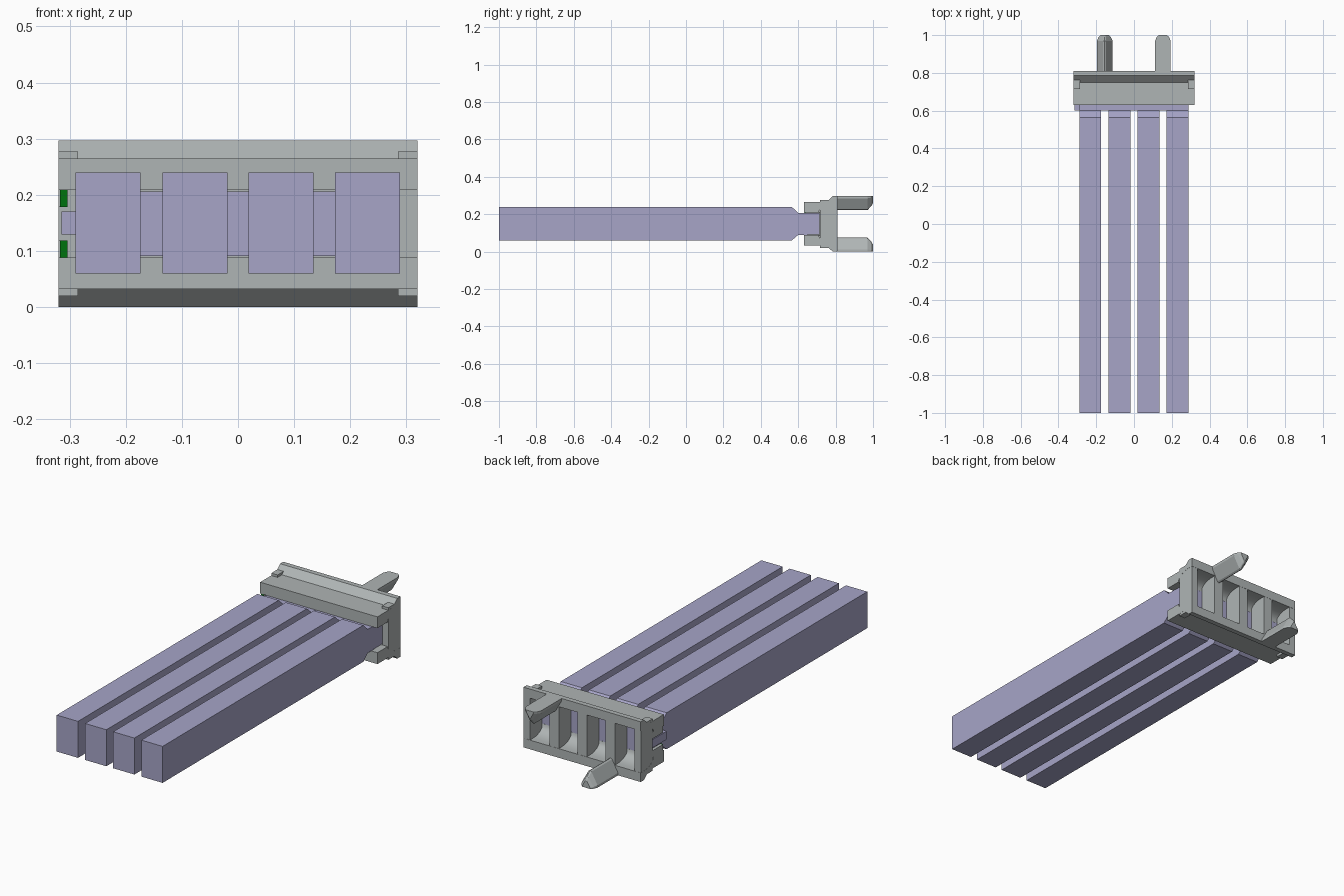
import bpy, bmesh, math
from mathutils import Vector

cube = bpy.data.objects.get("Cube")
if cube:
    bpy.data.objects.remove(cube, do_unlink=True)

H = 0.297  # total height


def material(name, rgb):
    m = bpy.data.materials.new(name)
    m.use_nodes = True
    col = (*rgb, 1.0)
    m.diffuse_color = col
    m.node_tree.nodes["Principled BSDF"].inputs["Base Color"].default_value = col
    return m


LILAC = material("lilac", (0.385, 0.375, 0.575))
GREY = material("grey", (0.43, 0.46, 0.46))
GREEN = material("green", (0.0, 0.17, 0.004))


def loft(name, rings, mat, smooth=False):
    """Closed solid through a list of equal-length point rings."""
    bm = bmesh.new()
    vr = [[bm.verts.new(p) for p in ring] for ring in rings]
    n = len(vr[0])
    for a, b in zip(vr, vr[1:]):
        for i in range(n):
            j = (i + 1) % n
            bm.faces.new((a[i], a[j], b[j], b[i]))
    bm.faces.new(vr[0][::-1])
    bm.faces.new(vr[-1])
    bmesh.ops.recalc_face_normals(bm, faces=bm.faces)
    me = bpy.data.meshes.new(name)
    bm.to_mesh(me)
    bm.free()
    me.materials.append(mat)
    ob = bpy.data.objects.new(name, me)
    bpy.context.collection.objects.link(ob)
    if smooth:
        bpy.ops.object.select_all(action="DESELECT")
        ob.select_set(True)
        bpy.context.view_layer.objects.active = ob
        bpy.ops.object.shade_smooth_by_angle(angle=math.radians(30))
    return ob


def extrude_x(name, profile, x0, x1, mat, smooth=False):
    """Extrude a (y, z) profile along x."""
    return loft(name, [[(x, y, z) for y, z in profile] for x in (x0, x1)], mat, smooth)


def box(name, x0, x1, y0, y1, z0, z1, mat):
    return extrude_x(name, [(y0, z0), (y1, z0), (y1, z1), (y0, z1)], x0, x1, mat)


# Four long bars with chamfered necks, joined by a plate with a keyed tab
bar = [(-1, 0.06), (0.565, 0.06), (0.60, 0.09), (0.65, 0.09),
       (0.65, 0.207), (0.60, 0.207), (0.565, 0.24), (-1, 0.24)]
for i, x in enumerate((-0.2315, -0.0765, 0.0765, 0.2305)):
    extrude_x(f"bar_{i + 1}", bar, x - 0.058, x + 0.058, LILAC)
box("joining_plate", -0.2885, 0.2875, 0.60, 0.715, 0.091, 0.206, LILAC)
box("key_tab", -0.315, -0.288, 0.60, 0.715, 0.129, 0.17, LILAC)

# Housing jaws: stepped outside, curved flare inside
flare = [(0.785 - 0.075 * math.sin(a), 0.209 + 0.043 * (1 - (1 - math.cos(a))))
         for a in [math.pi / 2 * k / 6 for k in range(7)]]
jaw = [(0.63, 0.209), (0.63, 0.265), (0.75, 0.265), (0.785, H), (0.81, H),
       (0.81, 0.252)] + flare
extrude_x("upper_jaw", jaw, -0.32, 0.32, GREY, True)
extrude_x("lower_jaw", [(y, H - z) for y, z in jaw], -0.32, 0.32, GREY, True)

# Uprights dividing the rear windows, and end walls
for i, x in enumerate((-0.153, 0, 0.153)):
    box(f"window_rib_{i + 1}", x - 0.025, x + 0.025, 0.715, 0.809, 0.04, H - 0.04, GREY)
for side, s in (("left", 1), ("right", -1)):
    a, b = sorted((s * 0.285, s * 0.3195))
    box(f"{side}_end_wall", a, b, 0.716, 0.809, 0.02, H - 0.02, GREY)

# Key blocks above and below the tab, with green front plates
for part, z0, z1 in (("upper", 0.178, 0.212), ("lower", 0.085, 0.119)):
    box(f"{part}_key_block", -0.3198, -0.304, 0.638, 0.72, z0, z1, GREY)
    box(f"{part}_key_face", -0.3175, -0.304, 0.633, 0.638, z0, z1, GREEN)


# Locating pins: rounded wedge section with a tapered tip
def pin(name, x, upside_down):
    section = [(-0.041, 0), (0.041, 0), (0.041, 0.012), (0.008, 0.07), (0, 0.075),
               (-0.008, 0.07), (-0.041, 0.012)]
    rings = []
    for y, sx, sz in ((0.79, 1, 1), (0.97, 1, 1), (0.99, 0.8, 0.72), (1.0, 0.5, 0.5)):
        ring = []
        for px, pz in section:
            z = pz * sz
            ring.append(Vector((x + px * sx, y, H - z if upside_down else z)))
        rings.append(ring)
    loft(name, rings, GREY)


pin("upper_pin", 0.153, True)
pin("lower_pin", -0.155, False)
